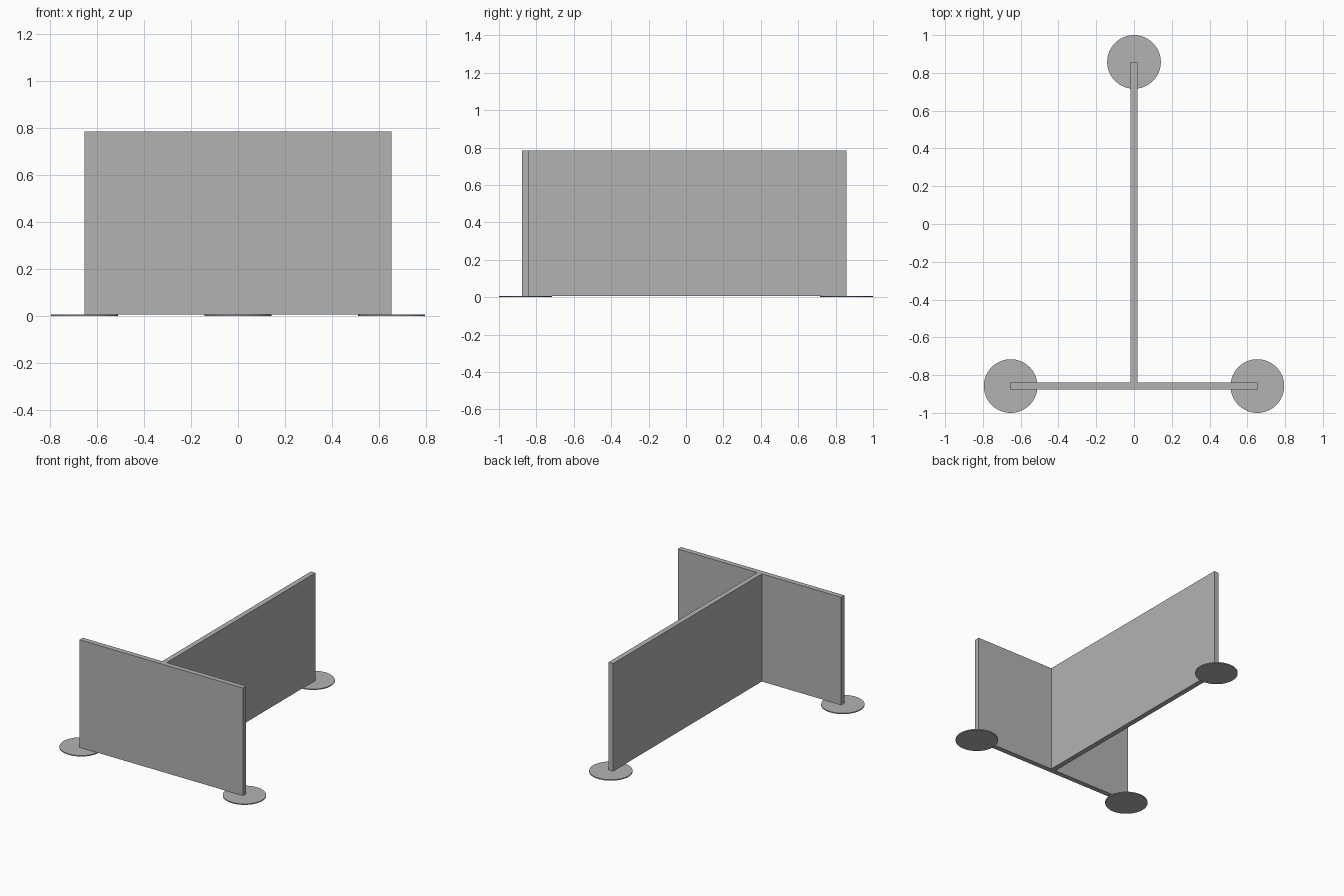
import bpy
import bmesh
from mathutils import Matrix, Vector

cube = bpy.data.objects.get("Cube")
if cube:
    bpy.data.objects.remove(cube, do_unlink=True)

HALF_W = 0.653       # half width of the front panel
END_Y = 0.858        # distance of foot centres from the middle
THICK = 0.037        # panel thickness
FOOT_R = 0.142
FOOT_H = 0.007
TOP = 0.785

grey = bpy.data.materials.new("plain grey")
grey.use_nodes = True
colour = (0.45, 0.45, 0.45, 1)
grey.diffuse_color = colour
grey.node_tree.nodes["Principled BSDF"].inputs["Base Color"].default_value = colour


def add_object(name, bm):
    mesh = bpy.data.meshes.new(name)
    bm.to_mesh(mesh)
    bm.free()
    mesh.materials.append(grey)
    obj = bpy.data.objects.new(name, mesh)
    bpy.context.collection.objects.link(obj)
    return obj


def panel(name, low, high):
    low, high = Vector(low), Vector(high)
    bm = bmesh.new()
    place = Matrix.Translation((low + high) / 2) @ Matrix.Diagonal((*(high - low), 1))
    bmesh.ops.create_cube(bm, size=1, matrix=place)
    return add_object(name, bm)


def foot(name, x, y):
    bm = bmesh.new()
    bmesh.ops.create_cone(bm, cap_ends=True, segments=64, radius1=FOOT_R,
                          radius2=FOOT_R, depth=FOOT_H,
                          matrix=Matrix.Translation((x, y, FOOT_H / 2)))
    for face in bm.faces:
        face.smooth = len(face.verts) == 4
    for edge in bm.edges:
        edge.smooth = edge.calc_face_angle() < 0.5
    return add_object(name, bm)


# Two upright screens meeting in a T
panel("front_panel", (-HALF_W, -END_Y - THICK / 2, FOOT_H),
      (HALF_W, -END_Y + THICK / 2, TOP))
panel("spine_panel", (-THICK / 2, -END_Y + THICK / 2, FOOT_H),
      (THICK / 2, END_Y, TOP))

# Flat round feet under the three free ends
foot("left_foot", HALF_W, -END_Y)
foot("right_foot", -HALF_W, -END_Y)
foot("back_foot", 0, END_Y)
